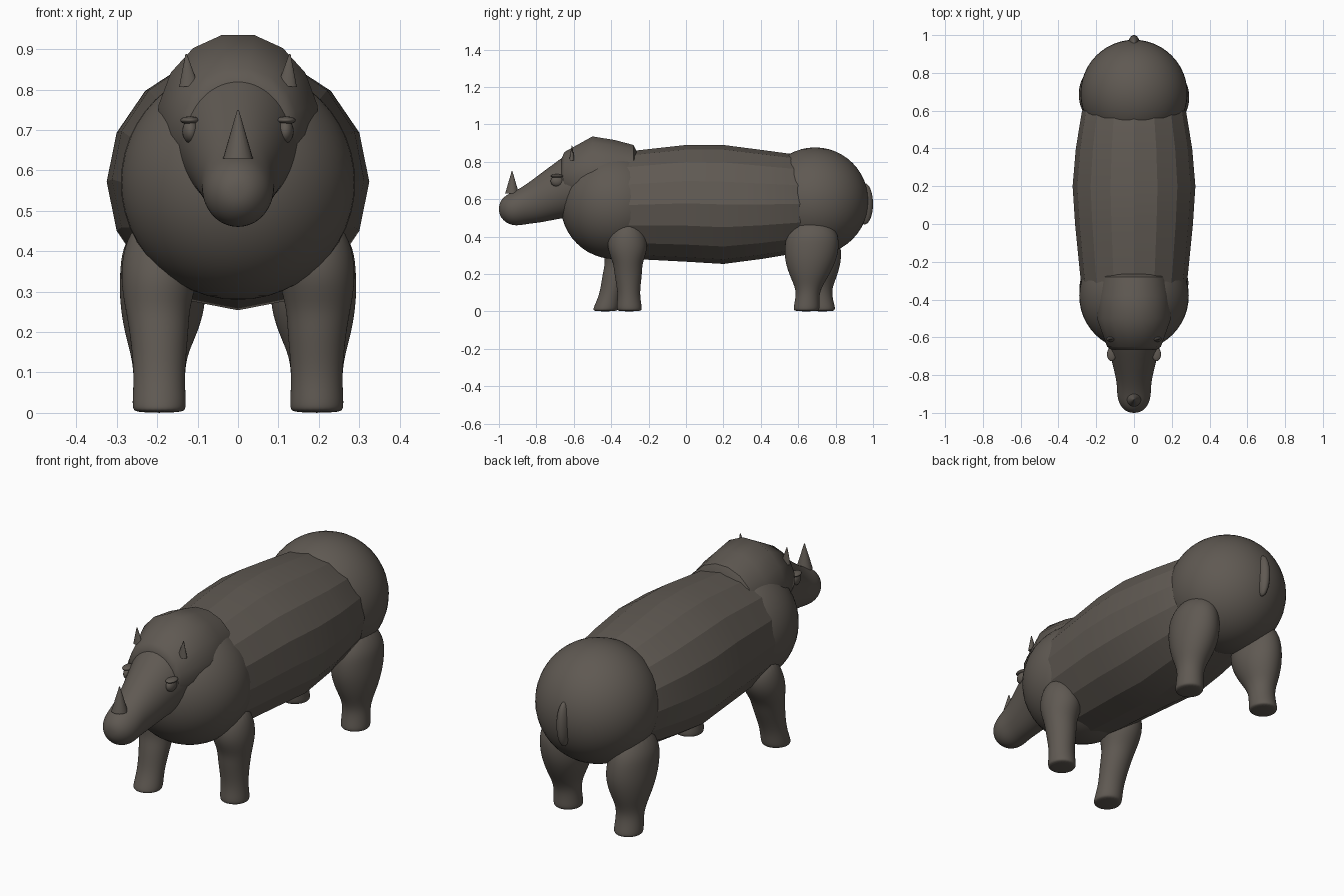
import bpy
from math import sin, cos, pi, radians

cube = bpy.data.objects.get("Cube")
if cube:
    bpy.data.objects.remove(cube, do_unlink=True)

hide = bpy.data.materials.new("taupe_hide")
hide.use_nodes = True
HIDE_COLOUR = (0.115, 0.1, 0.085, 1)
hide.diffuse_color = HIDE_COLOUR
hide.node_tree.nodes["Principled BSDF"].inputs["Base Color"].default_value = HIDE_COLOUR


def finish(obj, name, angle=50):
    obj.name = name
    obj.data.materials.append(hide)
    bpy.ops.object.select_all(action="DESELECT")
    obj.select_set(True)
    bpy.context.view_layer.objects.active = obj
    bpy.ops.object.shade_smooth_by_angle(angle=radians(angle))
    return obj


def loft(name, rings, axis, segments=24, turn=0.0, subdivide=True, angle=50):
    """Skin ellipses given as (centre, first radius, second radius) along y or z."""
    verts = []
    for (x, y, z), ra, rb in rings:
        for i in range(segments):
            a = 2 * pi * (i + turn) / segments
            u, v = ra * cos(a), rb * sin(a)
            verts.append((x + u, y, z + v) if axis == "y" else (x + u, y + v, z))
    n = segments
    faces = [(r * n + i, r * n + (i + 1) % n, (r + 1) * n + (i + 1) % n, (r + 1) * n + i)
             for r in range(len(rings) - 1) for i in range(n)]
    last = (len(rings) - 1) * n
    faces += [tuple(reversed(range(n))), tuple(range(last, last + n))]
    mesh = bpy.data.meshes.new(name)
    mesh.from_pydata(verts, [], faces)
    obj = bpy.data.objects.new(name, mesh)
    bpy.context.collection.objects.link(obj)
    finish(obj, name, angle)
    # consistent outward normals
    bpy.ops.object.mode_set(mode="EDIT")
    bpy.ops.mesh.select_all(action="SELECT")
    bpy.ops.mesh.normals_make_consistent(inside=False)
    bpy.ops.object.mode_set(mode="OBJECT")
    if subdivide:
        mod = obj.modifiers.new("Rounding", "SUBSURF")
        mod.levels = mod.render_levels = 2
    return obj


def ellipsoid(name, centre, radii, segments=32):
    bpy.ops.mesh.primitive_uv_sphere_add(segments=segments, ring_count=segments // 2, location=centre)
    bpy.context.object.scale = radii
    return finish(bpy.context.object, name)


def cone(name, centre, radius, height, scale=(1, 1, 1), rotation=(0, 0, 0)):
    bpy.ops.mesh.primitive_cone_add(vertices=20, radius1=radius, radius2=0.002, depth=height,
                                    location=centre, rotation=rotation)
    bpy.context.object.scale = scale
    return finish(bpy.context.object, name)


# Barrel with long flat panels
barrel = [(-0.45, 0.57, 0.26, 0.27), (-0.27, 0.57, 0.285, 0.29), (0, 0.578, 0.312, 0.312),
          (0.2, 0.572, 0.325, 0.318), (0.4, 0.572, 0.308, 0.292), (0.6, 0.575, 0.275, 0.262),
          (0.75, 0.58, 0.2, 0.2)]
loft("barrel", [((0, y, z), rx, rz) for y, z, rx, rz in barrel], "y", 16, 0, False, 20)

# Shoulder and rump masses
ellipsoid("shoulders", (0, -0.38, 0.57), (0.29, 0.29, 0.29), 48)
ellipsoid("rump", (0, 0.69, 0.59), (0.283, 0.285, 0.287), 48)
ellipsoid("tail", (0, 0.955, 0.575), (0.03, 0.045, 0.11))

# Neck hump
hump = [(-0.665, 0.12, 0.1), (-0.65, 0.145, 0.135), (-0.5, 0.2, 0.22),
        (-0.38, 0.195, 0.2), (-0.28, 0.18, 0.173), (-0.26, 0.15, 0.13)]
loft("neck_hump", [((0, y, 0.72), rx, rz) for y, rx, rz in hump], "y", 16, 0.5, False, 40)

# Head and muzzle
head = [(-0.45, 0.7, 0.17, 0.17), (-0.58, 0.68, 0.155, 0.185), (-0.64, 0.67, 0.142, 0.17),
        (-0.7, 0.643, 0.125, 0.153), (-0.78, 0.605, 0.105, 0.131), (-0.85, 0.575, 0.09, 0.108),
        (-0.91, 0.55, 0.091, 0.095), (-0.96, 0.548, 0.076, 0.078), (-0.993, 0.548, 0.043, 0.043),
        (-1, 0.548, 0.012, 0.012)]
loft("head", [((0, y, z), rx, rz) for y, z, rx, rz in head], "y")
cone("horn", (0, -0.93, 0.69), 0.037, 0.12)

# Eyes, lids and ears
for side, label in ((1, "left"), (-1, "right")):
    ellipsoid(label + "_eye", (side * 0.117, -0.69, 0.697), (0.021, 0.034, 0.03), 20)
    ellipsoid(label + "_eyelid", (side * 0.119, -0.69, 0.724), (0.024, 0.036, 0.01), 20)
    cone(label + "_ear", (side * 0.125, -0.61, 0.848), 0.024, 0.08, (1, 0.6, 1), (0, side * 0.08, 0))

# Leg outlines: height, distance from centre line, half width, half depth
FRONT = [(0, 0.195, 0.06, 0.06), (0.012, 0.195, 0.067, 0.069), (0.04, 0.195, 0.066, 0.066),
         (0.1, 0.195, 0.063, 0.058), (0.2, 0.195, 0.073, 0.075), (0.26, 0.2, 0.08, 0.077),
         (0.33, 0.195, 0.097, 0.11), (0.41, 0.19, 0.095, 0.102), (0.48, 0.18, 0.07, 0.06)]
REAR = [(0, 0.195, 0.06, 0.06), (0.012, 0.195, 0.067, 0.071), (0.04, 0.195, 0.066, 0.068),
        (0.1, 0.195, 0.063, 0.062), (0.15, 0.195, 0.072, 0.082), (0.2, 0.19, 0.092, 0.11),
        (0.28, 0.185, 0.11, 0.142), (0.36, 0.19, 0.103, 0.147), (0.42, 0.19, 0.095, 0.135),
        (0.5, 0.17, 0.06, 0.08)]


def leg(name, outline, side, foot_y, top_y):
    rings = []
    for z, x, rx, ry in outline:
        y = foot_y + (top_y - foot_y) * min(z / 0.4, 1)
        rings.append(((side * x, y, z), rx, ry))
    loft(name, rings, "z")


# Walking stance: right front and right rear differ from the left
leg("left_front_leg", FRONT, 1, -0.303, -0.315)
leg("right_front_leg", FRONT, -1, -0.432, -0.312)
leg("left_rear_leg", REAR, 1, 0.643, 0.677)
leg("right_rear_leg", REAR, -1, 0.73, 0.675)
